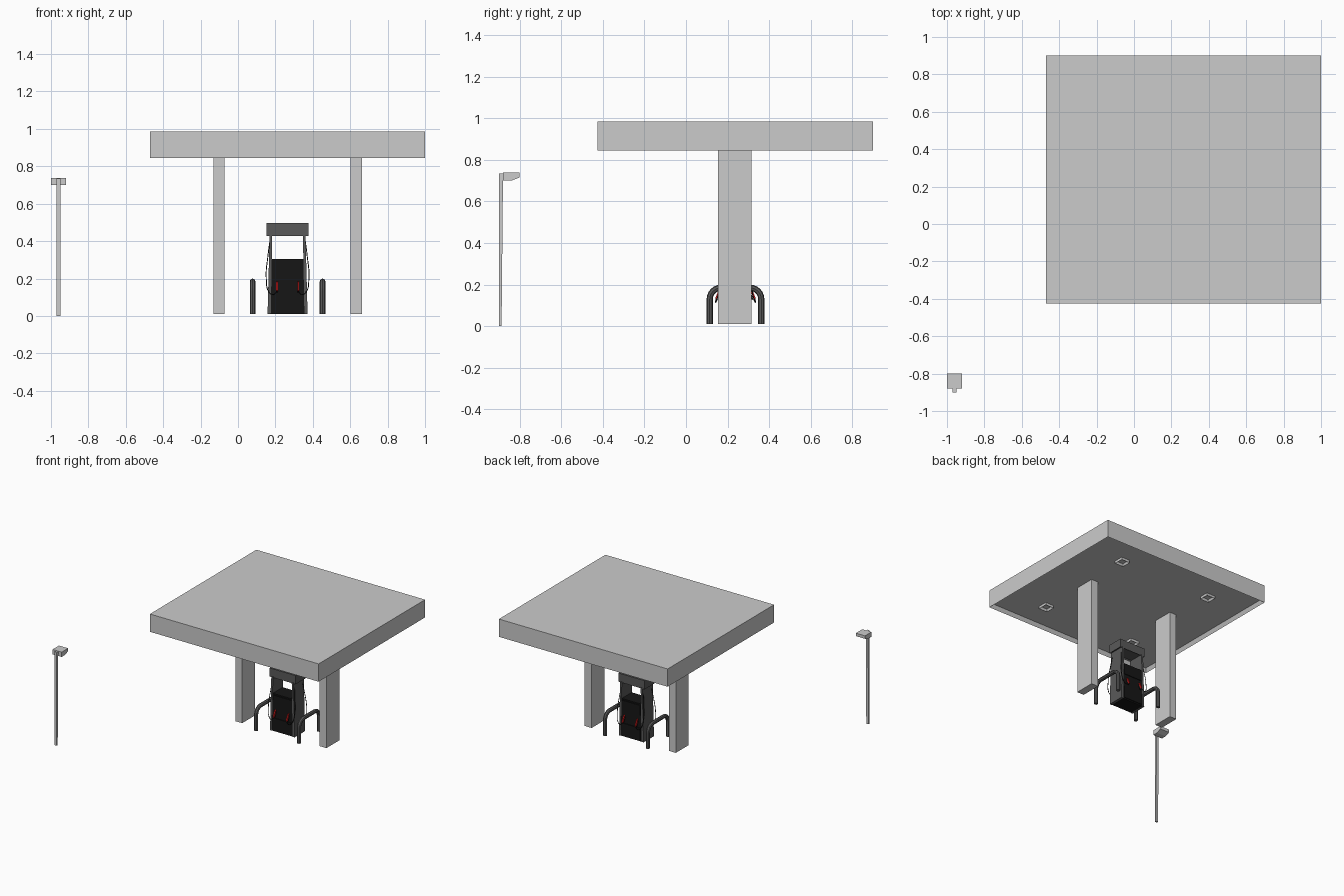
import bpy, bmesh, math
from mathutils import Vector

if "Cube" in bpy.data.objects:
    bpy.data.objects.remove(bpy.data.objects["Cube"])

CX, CY = 0.265, 0.238   # centre of the canopy and pump


def material(name, rgb):
    m = bpy.data.materials.new(name)
    m.diffuse_color = (*rgb, 1)
    m.use_nodes = True
    m.node_tree.nodes["Principled BSDF"].inputs["Base Color"].default_value = m.diffuse_color
    return m


DARK = material("dark_grey", (0.1, 0.1, 0.1))
BLACK = material("black", (0.008, 0.008, 0.008))
RED = material("red", (0.6, 0.01, 0.01))


def finish(name, bm, mat=None):
    bmesh.ops.recalc_face_normals(bm, faces=bm.faces[:])
    me = bpy.data.meshes.new(name)
    bm.to_mesh(me)
    bm.free()
    ob = bpy.data.objects.new(name, me)
    bpy.context.collection.objects.link(ob)
    if mat:
        me.materials.append(mat)
    return ob


def box(name, x, y, z, mat=None, inset=0, depth=0):
    """Box from ranges; optional recess in its underside."""
    bm = bmesh.new()
    bmesh.ops.create_cube(bm, size=1)
    for v in bm.verts:
        v.co = [r[0] + (c + 0.5) * (r[1] - r[0]) for r, c in zip((x, y, z), v.co)]
    if inset:
        bm.normal_update()
        f = min(bm.faces, key=lambda f: f.calc_center_median().z)
        bmesh.ops.inset_region(bm, faces=[f], thickness=inset)
        for v in f.verts:
            v.co.z += depth
    return finish(name, bm, mat)


def prism(name, profile, place, a, b, mat=None):
    """Extrude a 2D profile from a to b; place(u, v, t) gives the 3D point."""
    bm = bmesh.new()
    ends = [[bm.verts.new(place(u, v, t)) for u, v in profile] for t in (a, b)]
    n = len(profile)
    for e in ends:
        bm.faces.new(e)
    for i in range(n):
        j = (i + 1) % n
        bm.faces.new((ends[0][i], ends[0][j], ends[1][j], ends[1][i]))
    return finish(name, bm, mat)


def tube(name, points, radius, mat, smooth_path=False, res=2):
    cu = bpy.data.curves.new(name, 'CURVE')
    cu.dimensions = '3D'
    cu.bevel_depth, cu.bevel_resolution, cu.use_fill_caps = radius, res, True
    if smooth_path:
        cu.resolution_u = 5
        s = cu.splines.new('BEZIER')
        s.bezier_points.add(len(points) - 1)
        for p, co in zip(s.bezier_points, points):
            p.co = co
            p.handle_left_type = p.handle_right_type = 'AUTO'
    else:
        s = cu.splines.new('POLY')
        s.points.add(len(points) - 1)
        for p, co in zip(s.points, points):
            p.co = (*co, 1)
    ob = bpy.data.objects.new(name, cu)
    bpy.context.collection.objects.link(ob)
    cu.materials.append(mat)
    bpy.ops.object.select_all(action='DESELECT')
    ob.select_set(True)
    bpy.context.view_layer.objects.active = ob
    bpy.ops.object.convert(target='MESH')
    bpy.ops.object.shade_smooth_by_angle()
    return ob


# canopy with recessed ceiling, and four ceiling lamps
box("canopy", (-0.47, 1.0), (-0.425, 0.90), (0.845, 0.985), None, 0.02, 0.03)
for sx in (-1, 1):
    for sy in (-1, 1):
        x, y = CX + sx * 0.4, CY + sy * 0.425
        box("ceiling_lamp", (x - 0.037, x + 0.037), (y - 0.037, y + 0.037),
            (0.855, 0.88), None, 0.01, 0.018)

# columns
for s in (-1, 1):
    x = CX + s * 0.367
    box("column", (x - 0.03, x + 0.03), (0.155, 0.315), (0.01, 0.88))

# street lamp: tapered pole and wedge head
prism("lamp_pole", [(-0.90, 0), (-0.887, 0), (-0.88, 0.735), (-0.90, 0.735)],
      lambda u, v, t: (t, u, v), -0.97, -0.95)
prism("lamp_head", [(-0.88, 0.70), (-0.84, 0.70), (-0.80, 0.715), (-0.80, 0.738), (-0.88, 0.738)],
      lambda u, v, t: (t, u, v), -1.0, -0.92)

# bollards: inverted U pipes
half, top, bend, r = 0.124, 0.185, 0.055, 0.015
for s in (-1, 1):
    x = CX + s * 0.187
    arc = [(half - bend + bend * math.cos(a), top - bend + bend * math.sin(a))
           for a in (math.radians(15 * k) for k in range(7))]
    side = [(half, 0.01)] + arc
    path = side + [(-u, v) for u, v in reversed(side)]
    tube("bollard", [(x, CY + u, v) for u, v in path], r, DARK)

# pump body, top sign
box("pump_body", (CX - 0.09, CX + 0.09), (CY - 0.062, CY + 0.062), (0.01, 0.305), BLACK)
box("pump_sign", (CX - 0.113, CX + 0.113), (CY - 0.06, CY + 0.06), (0.428, 0.496), DARK, 0.008, 0.01)

# leaning side panels
for s in (-1, 1):
    prism("pump_side_panel", [(0.09, 0.01), (0.107, 0.01), (0.096, 0.435), (0.082, 0.435)],
          lambda u, v, t: (CX + s * u, CY + t, v), -0.065, 0.065, DARK)

# both faces of the pump: screen, lower door, nozzles and hoses
for f in (-1, 1):
    def ys(a, b):
        return tuple(sorted((CY + f * a, CY + f * b)))
    box("pump_display", (CX - 0.08, CX + 0.08), ys(0.06, 0.068), (0.215, 0.295), BLACK)
    box("pump_door", (CX - 0.08, CX + 0.08), ys(0.06, 0.068), (0.02, 0.115), BLACK)
    for s in (-1, 1):
        x = CX + s * 0.057

        def place(u, v, t):
            return (x + t, CY + f * u, v)
        prism("nozzle_handle", [(0.066, 0.185), (0.078, 0.182), (0.097, 0.135), (0.088, 0.13)],
              place, -0.005, 0.005, RED)
        prism("nozzle_guard", [(0.062, 0.165), (0.073, 0.165), (0.086, 0.13), (0.08, 0.125)],
              place, -0.003, 0.003, BLACK)
        hose = [(0.09, 0.045, 0.43), (0.105, 0.06, 0.32), (0.114, 0.075, 0.2),
                (0.097, 0.09, 0.125), (0.075, 0.096, 0.115), (0.057, 0.093, 0.133)]
        tube("hose", [(CX + s * a, CY + f * b, c) for a, b, c in hose],
             0.0025, BLACK, True, 1)
